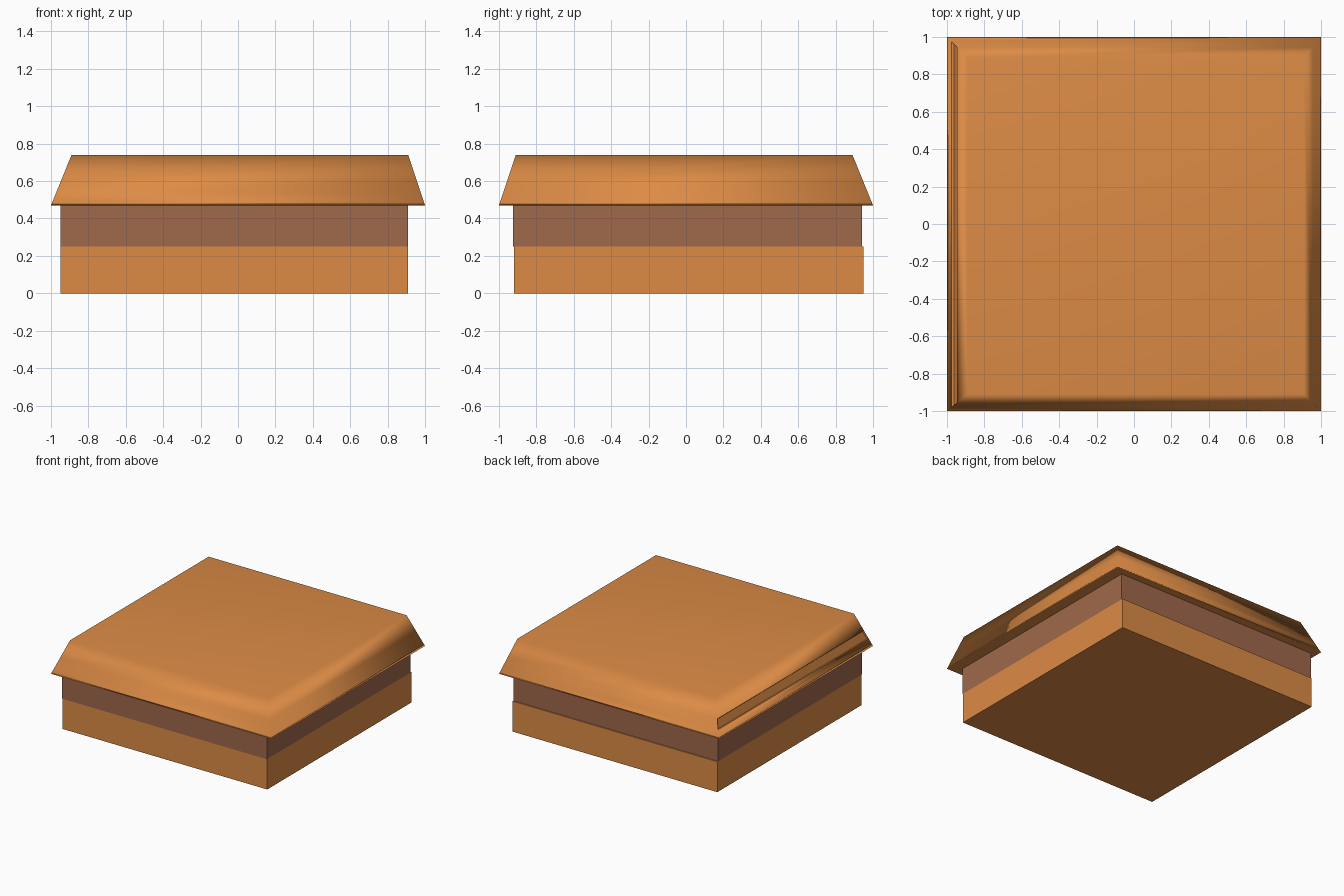
import bpy, bmesh

if "Cube" in bpy.data.objects:
    bpy.data.objects.remove(bpy.data.objects["Cube"])


def material(name, color):
    m = bpy.data.materials.new(name)
    m.diffuse_color = (*color, 1)
    m.use_nodes = True
    m.node_tree.nodes["Principled BSDF"].inputs["Base Color"].default_value = m.diffuse_color
    return m


orange = material("orange", (0.72, 0.26, 0.06))
brown = material("brown", (0.35, 0.14, 0.07))


def add_object(name, bm, mat):
    mesh = bpy.data.meshes.new(name)
    bm.to_mesh(mesh)
    bm.free()
    mesh.materials.append(mat)
    ob = bpy.data.objects.new(name, mesh)
    bpy.context.collection.objects.link(ob)
    return ob


def stack(rings):
    """Closed solid from rectangular rings (x0, x1, y0, y1, z), bottom to top."""
    bm = bmesh.new()
    loops = [[bm.verts.new(p) for p in
              ((a, c, z), (b, c, z), (b, d, z), (a, d, z))]
             for a, b, c, d, z in rings]
    bm.faces.new(loops[0][::-1])
    bm.faces.new(loops[-1])
    for lo, hi in zip(loops, loops[1:]):
        for i in range(4):
            j = (i + 1) % 4
            bm.faces.new((lo[i], lo[j], hi[j], hi[i]))
    bm.normal_update()
    return bm


# Two-tone box
add_object("lower_box", stack([(-0.95, 0.91, -0.92, 0.95, 0),
                               (-0.95, 0.91, -0.92, 0.95, 0.25)]), orange)
add_object("upper_band", stack([(-0.95, 0.91, -0.925, 0.94, 0.25),
                                (-0.95, 0.91, -0.925, 0.94, 0.47)]), brown)


# Sloping lid with a thin rim
def lid_ring(z):
    t = (z - 0.47) / 0.27
    return (-1 + 0.11 * t, 1 - 0.09 * t, -1 + 0.09 * t, 1 - 0.11 * t, z)


bm = stack([lid_ring(z) for z in (0.47, 0.485, 0.53, 0.60, 0.74)])
for f in bm.faces:
    f.smooth = True

# Shallow groove along the left slope
groove = [f for f in bm.faces if f.normal.x < -0.5
          and 0.55 < f.calc_center_median().z < 0.58]
walls = bmesh.ops.inset_individual(bm, faces=groove, thickness=0.006,
                                   depth=-0.012)["faces"]
for f in groove + walls:
    f.smooth = False
    for e in f.edges:
        e.smooth = False

lid = add_object("lid", bm, orange)
weighted = lid.modifiers.new("soft_shading", 'WEIGHTED_NORMAL')
weighted.keep_sharp = True
